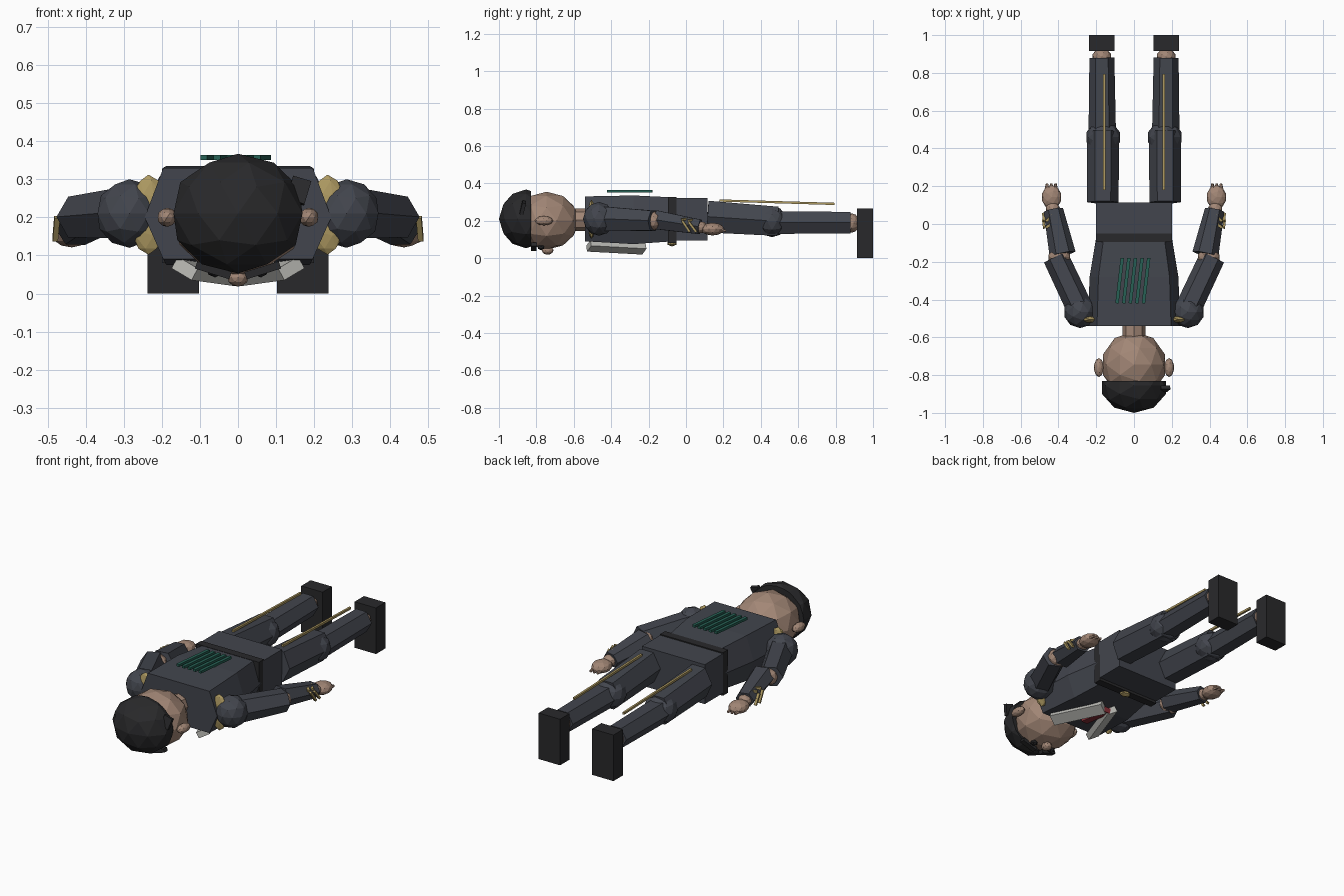
import bpy, bmesh, math
from mathutils import Vector, Matrix

if "Cube" in bpy.data.objects:
    bpy.data.objects.remove(bpy.data.objects["Cube"])

def material(name, rgb):
    m = bpy.data.materials.new(name)
    m.diffuse_color = (*rgb, 1)
    m.use_nodes = True
    m.node_tree.nodes["Principled BSDF"].inputs["Base Color"].default_value = m.diffuse_color
    return m

SUIT = material("suit", (0.055, 0.06, 0.075))
SKIN = material("skin", (0.36, 0.24, 0.18))
DARK = material("dark", (0.022, 0.022, 0.024))
GOLD = material("gold", (0.42, 0.32, 0.12))
TEAL = material("teal", (0.02, 0.12, 0.09))
PALE = material("pale", (0.5, 0.5, 0.47))
RED = material("red", (0.25, 0.03, 0.04))

def finish(bm, name, mat):
    bmesh.ops.recalc_face_normals(bm, faces=bm.faces)
    me = bpy.data.meshes.new(name)
    bm.to_mesh(me)
    bm.free()
    me.materials.append(mat)
    ob = bpy.data.objects.new(name, me)
    bpy.context.collection.objects.link(ob)
    return ob

def ball(name, c, r, mat, sub=2, cut_y=None):
    bm = bmesh.new()
    bmesh.ops.create_icosphere(bm, subdivisions=sub, radius=1,
                               matrix=Matrix.Translation(c) @ Matrix.Diagonal((*r, 1)))
    if cut_y is not None:
        g = bm.verts[:] + bm.edges[:] + bm.faces[:]
        bmesh.ops.bisect_plane(bm, geom=g, plane_co=(0, cut_y, 0), plane_no=(0, 1, 0), clear_outer=True)
        bmesh.ops.holes_fill(bm, edges=[e for e in bm.edges if e.is_boundary])
    return finish(bm, name, mat)

def loft(name, rings, mat):
    bm = bmesh.new()
    vs = [[bm.verts.new(p) for p in r] for r in rings]
    n = len(vs[0])
    for a, b in zip(vs, vs[1:]):
        for i in range(n):
            bm.faces.new((a[i], a[(i + 1) % n], b[(i + 1) % n], b[i]))
    bm.faces.new(vs[0])
    bm.faces.new(vs[-1])
    return finish(bm, name, mat)

def limb(name, a, b, ra, rb, mat, n=6):
    """Tapered prism from a to b; ra and rb are (half width, half height)."""
    a, b = Vector(a), Vector(b)
    d = (b - a).normalized()
    u = (Vector((1, 0, 0)) - d * d.x).normalized()
    v = d.cross(u)
    ang = [2 * math.pi * i / n for i in range(n)]
    return loft(name, [[p + u * r[0] * math.cos(t) + v * r[1] * math.sin(t) for t in ang]
                       for p, r in ((a, ra), (b, rb))], mat)

def bar(name, a, b, w, h, mat, roll=0):
    """Rectangular bar from a to b, w wide and h thick, rolled about its length."""
    a, b = Vector(a), Vector(b)
    d = (b - a).normalized()
    ref = Vector((0, 0, 1)) if abs(d.z) < 0.9 else Vector((0, 1, 0))
    u = d.cross(ref).normalized()
    v = u.cross(d)
    u, v = u * math.cos(roll) + v * math.sin(roll), v * math.cos(roll) - u * math.sin(roll)
    return loft(name, [[p + u * w / 2 * i + v * h / 2 * j for i, j in ((1, 1), (-1, 1), (-1, -1), (1, -1))]
                       for p in (a, b)], mat)

def box(name, lo, hi, mat):
    c = [(p + q) / 2 for p, q in zip(lo, hi)]
    return bar(name, (c[0], lo[1], c[2]), (c[0], hi[1], c[2]), hi[0] - lo[0], hi[2] - lo[2], mat)

# torso, belt, hips
loft("torso", [[(x * w, y, z) for x, z in ((-1, .2), (-.8, top), (.8, top), (1, .2), (.8, low), (-.8, low))]
               for y, w, top, low in ((-.54, .245, .33, .09), (-.28, .235, .335, .075), (-.07, .2, .325, .09))], SUIT)
box("belt", (-.2, -.095, .08), (.2, -.05, .328), DARK)
box("hips", (-.2, -.06, .095), (.2, .115, .322), SUIT)
ball("buckle", (0, -.075, .08), (.035, .028, .018), GOLD, 1)

# head, facing down
limb("neck", (0, -.6, .205), (0, -.52, .205), (.06, .06), (.06, .06), SKIN, 8)
ball("head", (0, -.745, .2), (.173, .175, .155), SKIN)
ball("hair_cap", (0, -.855, .21), (.178, .145, .157), DARK, 2, -.83)
ball("nose", (0, -.74, .042), (.028, .032, .024), SKIN)
bar("hair_lock", (.15, -.88, .24), (.168, -.865, .3), .05, .02, DARK)

# back strips
for i in range(5):
    x = -.09 + i * .035
    bar("back_strip", (x, -.42, .357), (x + .028, -.18, .357), .018, .014, TEAL)

# tie
bar("tie", (0, -.42, .065), (0, -.225, .043), .04, .03, RED)

for s in (-1, 1):
    # face details
    ball("ear", (s * .186, -.76, .2), (.026, .05, .025), SKIN)
    bar("eyebrow", (s * .11, -.815, .075), (s * .02, -.815, .047), .03, .02, DARK)
    ball("eye", (s * .06, -.775, .058), (.022, .02, .016), DARK, 1)
    # lapels
    bar("lapel", (s * .14, -.52, .066), (s * .025, -.225, .05), .065, .035, PALE, s * .5)
    # arms
    ball("shoulder", (s * .285, -.465, .21), (.088, .086, .09), SUIT)
    ball("epaulette", (s * .235, -.505, .207), (.05, .02, .105), GOLD, 2)
    limb("upper_arm", (s * .295, -.43, .21), (s * .415, -.175, .2), (.07, .075), (.068, .062), SUIT)
    ball("elbow", (s * .395, -.175, .2), (.06, .045, .052), SKIN)
    limb("forearm", (s * .378, -.16, .205), (s * .427, .075, .167), (.07, .058), (.052, .045), SUIT)
    ball("wrist", (s * .43, .08, .165), (.038, .035, .032), SKIN)
    ball("hand", (s * .436, .142, .155), (.053, .064, .034), SKIN)
    for k in (-1, 0, 1):
        limb("finger", (s * .438 + k * .025, .17, .15), (s * .438 + k * .022, .213, .145),
             (.013, .013), (.007, .007), SKIN)
    for y in (0, .035):
        bar("cuff_stripe", (s * .43, y + .01, .212 - y * .15), (s * .465, y - .02, .205 - y * .15), .014, .012, GOLD)
        bar("cuff_stripe_side", (s * .475, y - .02, .2 - y * .2), (s * .48, y + .02, .14), .014, .012, GOLD)
    # legs
    limb("upper_leg", (s * .165, .115, .222), (s * .163, .49, .197), (.083, .098), (.085, .09), SUIT)
    ball("knee", (s * .163, .46, .195), (.093, .085, .083), SUIT)
    limb("lower_leg", (s * .168, .46, .19), (s * .17, .88, .19), (.073, .07), (.066, .066), SUIT)
    ball("ankle", (s * .17, .885, .188), (.052, .045, .052), SKIN)
    box("shoe", (s * .17 - .068, .915, 0), (s * .17 + .068, 1, .265), DARK)
    bar("leg_stripe", (s * .158, .18, .308), (s * .158, .795, .29), .012, .012, GOLD)
